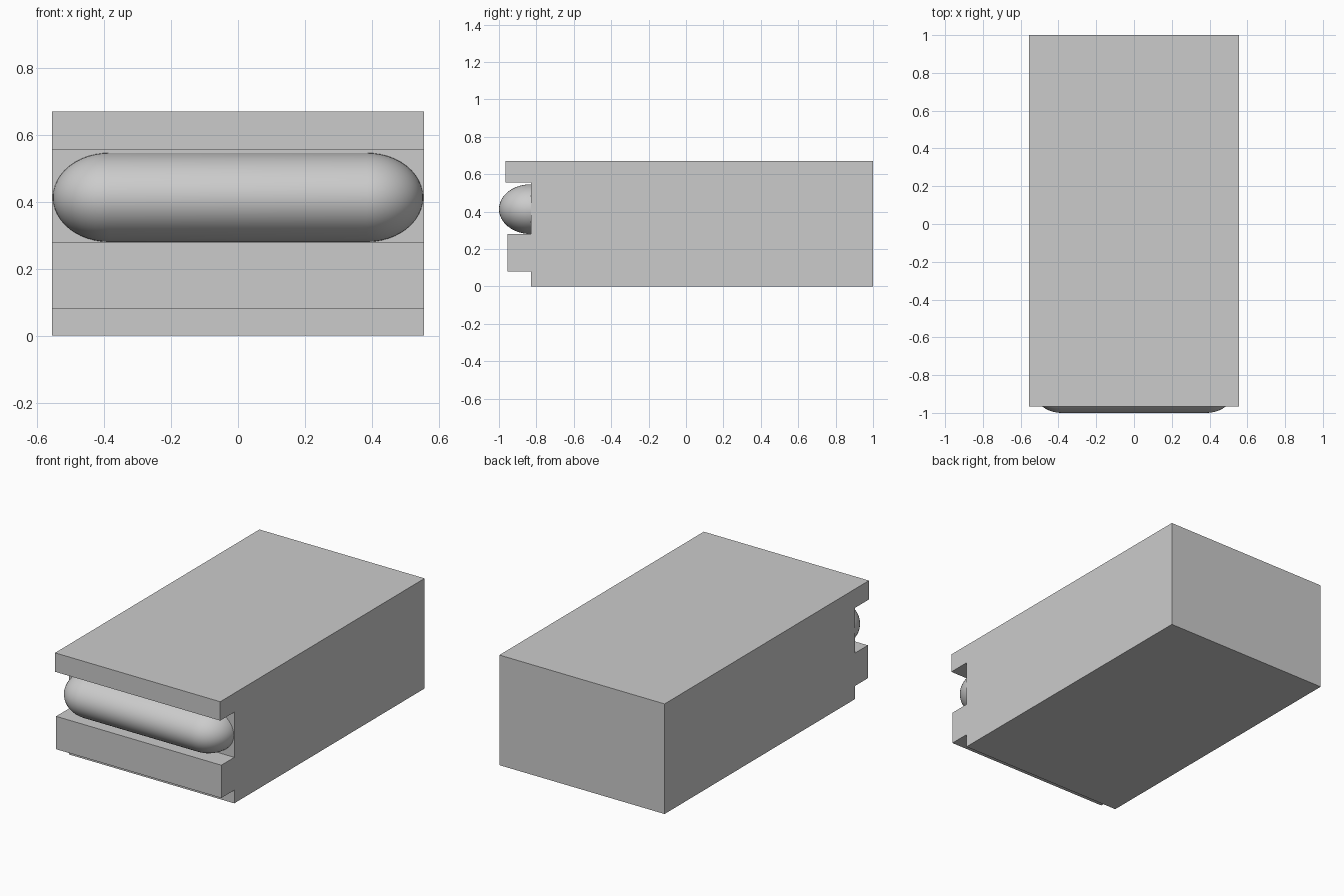
import bpy, bmesh
from math import pi, sin, cos
from mathutils import Matrix, Vector

if "Cube" in bpy.data.objects:
    bpy.data.objects.remove(bpy.data.objects["Cube"])

HALF_W = 0.556
FACE_Y = -0.83


def finish(bm, name):
    bmesh.ops.recalc_face_normals(bm, faces=bm.faces)
    mesh = bpy.data.meshes.new(name)
    bm.to_mesh(mesh)
    bm.free()
    obj = bpy.data.objects.new(name, mesh)
    bpy.context.collection.objects.link(obj)
    return obj


# Main block with the lip and rail stepped out of its front, as one extruded profile
profile = [(1, 0), (1, 0.67), (-0.965, 0.67), (-0.965, 0.555), (FACE_Y, 0.555),
           (FACE_Y, 0.28), (-0.955, 0.28), (-0.955, 0.08), (FACE_Y, 0.08), (FACE_Y, 0)]
bm = bmesh.new()
face = bm.faces.new([bm.verts.new((-HALF_W, y, z)) for y, z in profile])
side = bmesh.ops.extrude_face_region(bm, geom=[face])
bmesh.ops.translate(bm, vec=(2 * HALF_W, 0, 0),
                    verts=[v for v in side["geom"] if isinstance(v, bmesh.types.BMVert)])
finish(bm, "body")

# Rounded bar in the front channel: capsule outline spun half a turn about x
STEPS, STRAIGHT, END = 12, 0.385, 0.168
right = [(STRAIGHT + END * cos(a), sin(a))
         for a in (pi / 2 * i / STEPS for i in range(STEPS + 1))]
outline = right + [(-x, r) for x, r in reversed(right)]
bm = bmesh.new()
verts = [bm.verts.new((x, 0, r)) for x, r in outline]
edges = [bm.edges.new(pair) for pair in zip(verts, verts[1:])]
bmesh.ops.spin(bm, geom=verts + edges, cent=(0, 0, 0), axis=(1, 0, 0),
               angle=pi, steps=24)
bmesh.ops.remove_doubles(bm, verts=bm.verts, dist=1e-5)
# Make sure the half faces forward, then give it its oval section
if sum(v.co.y for v in bm.verts) > 0:
    bmesh.ops.scale(bm, vec=(1, -1, 1), verts=bm.verts)
bmesh.ops.scale(bm, vec=(1, 0.17, 0.133), verts=bm.verts)
bmesh.ops.translate(bm, vec=(0, FACE_Y, 0.413), verts=bm.verts)
bmesh.ops.recalc_face_normals(bm, faces=bm.faces)
for f in bm.faces:
    f.smooth = True
# An open half shell can recalculate inward, so point it away from its centre
centre = Vector((0, FACE_Y, 0.413))
if sum((f.calc_center_median() - centre).dot(f.normal) for f in bm.faces) < 0:
    bmesh.ops.reverse_faces(bm, faces=bm.faces)
mesh = bpy.data.meshes.new("rounded_bar")
bm.to_mesh(mesh)
bm.free()
bar = bpy.data.objects.new("rounded_bar", mesh)
bpy.context.collection.objects.link(bar)
